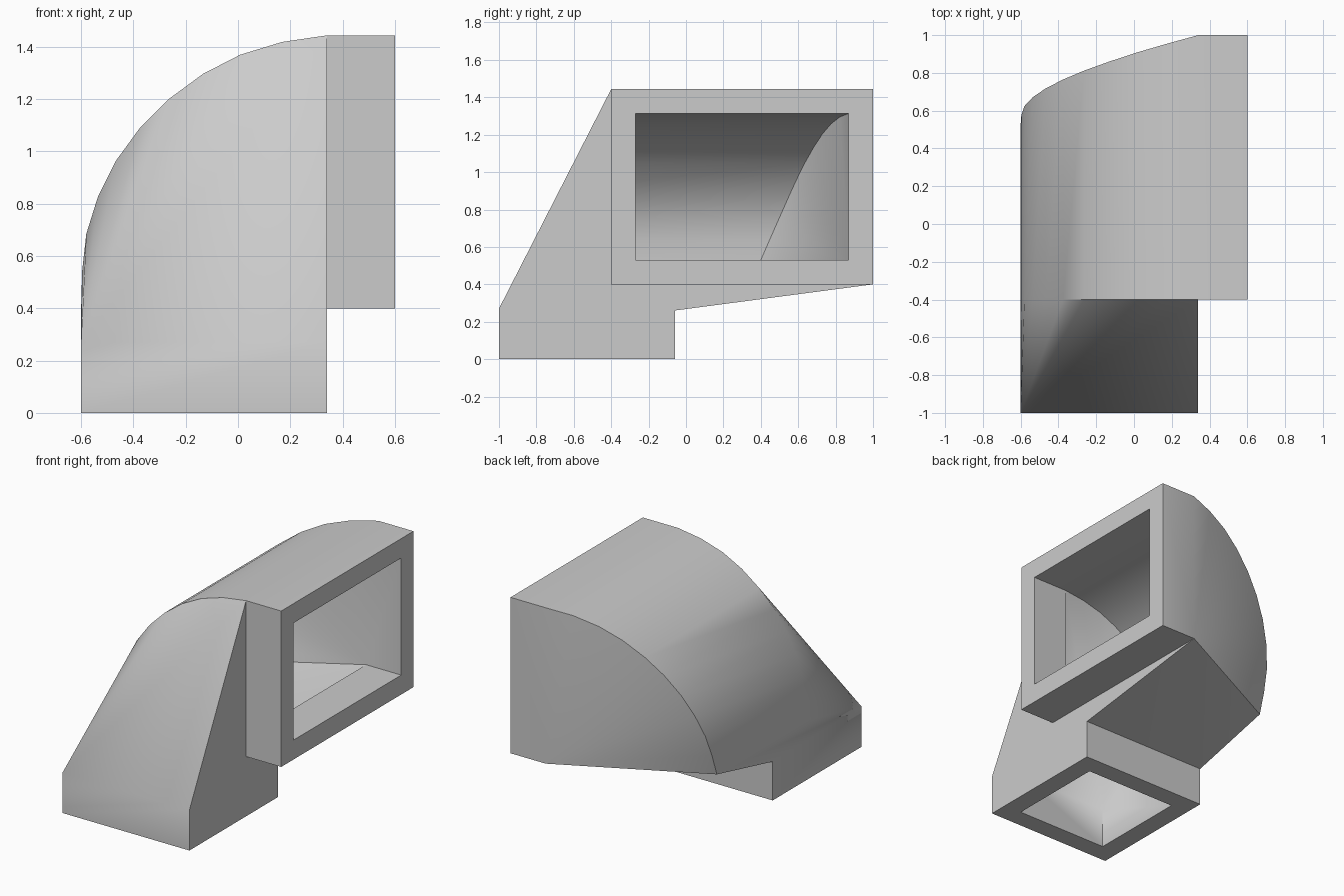
import bpy, bmesh, math

cube = bpy.data.objects.get("Cube")
if cube:
    bpy.data.objects.remove(cube, do_unlink=True)

WALL = 0.13
# Rounded heel of the elbow, as fractions of its width and height
HEEL = [(0, 0), (.004, .137), (.021, .273), (.068, .408), (.141, .54), (.239, .661),
        (.357, .767), (.496, .859), (.647, .929), (.818, .976), (1, 1)]


def shell(bm, d, rear_z):
    """One skin of the duct, moved inwards by d. Returns the rims of both mouths."""
    def vert(x, y, z):
        return bm.verts.new((x, y, z))

    def face(*verts):
        bm.faces.new(verts)

    left, right, front, back = -0.6 + d, 0.34 - d, -1 + d, -0.06 - d
    corners = [(left, front), (right, front), (right, back), (left, back)]

    # Square collar at the bottom
    low = [vert(x, y, 0) for x, y in corners]
    top = [vert(x, y, z) for (x, y), z in zip(corners, (0.27, 0.27, rear_z, rear_z))]
    for i in (0, 1, 2):
        face(low[i], low[i + 1], top[i + 1], top[i])

    # Curved heel, widening towards the side mouth
    near, far = [], []
    for i, (u, w) in enumerate(HEEL):
        t = i / (len(HEEL) - 1)
        x = left + u * (0.34 - left)
        z = 0.4 + d + w * (1.444 - 0.4 - 2 * d)
        near.append(vert(x, -0.4 + d, z))
        far.append(vert(x, 0.53 + 0.47 * t - d, z))
    foot_near = vert(0.34, -0.4 + d, 0.4 + d)
    foot_far = vert(0.34, 1 - d, 0.4 + d)
    for i in range(len(HEEL) - 1):
        face(near[i], near[i + 1], far[i + 1], far[i])
        face(top[0], near[i + 1], near[i])
        face(foot_far, far[i], far[i + 1])

    # Sloping front, sides and underside
    face(top[0], top[1], near[-1])
    face(low[0], top[0], near[0], far[0], top[3], low[3])
    face(top[1], foot_near, near[-1])
    face(top[1], top[2], foot_far, foot_near)
    face(top[3], foot_far, top[2])
    face(top[3], far[0], foot_far)

    # Rectangular collar at the side
    ring = [near[-1], foot_near, foot_far, far[-1]]
    mouth = [vert(0.6, v.co.y, v.co.z) for v in ring]
    for i in range(4):
        j = (i + 1) % 4
        face(ring[i], ring[j], mouth[j], mouth[i])
    return low, mouth


bm = bmesh.new()
outer = shell(bm, 0, 0.26)
inner = shell(bm, WALL, 0.37)
# Flat rims joining both skins at each mouth
for a, b in zip(outer, inner):
    for i in range(4):
        j = (i + 1) % 4
        bm.faces.new((a[i], a[j], b[j], b[i]))
bmesh.ops.recalc_face_normals(bm, faces=bm.faces)

mesh = bpy.data.meshes.new("duct_elbow")
bm.to_mesh(mesh)
bm.free()
duct = bpy.data.objects.new("duct_elbow", mesh)
bpy.context.collection.objects.link(duct)

# Plain grey finish
grey = bpy.data.materials.new("plain_grey")
grey.use_nodes = True
grey.diffuse_color = (0.6, 0.6, 0.6, 1)
grey.node_tree.nodes["Principled BSDF"].inputs["Base Color"].default_value = (0.6, 0.6, 0.6, 1)
mesh.materials.append(grey)

bpy.ops.object.select_all(action='DESELECT')
duct.select_set(True)
bpy.context.view_layer.objects.active = duct
bpy.ops.object.shade_smooth_by_angle(angle=math.radians(30))
